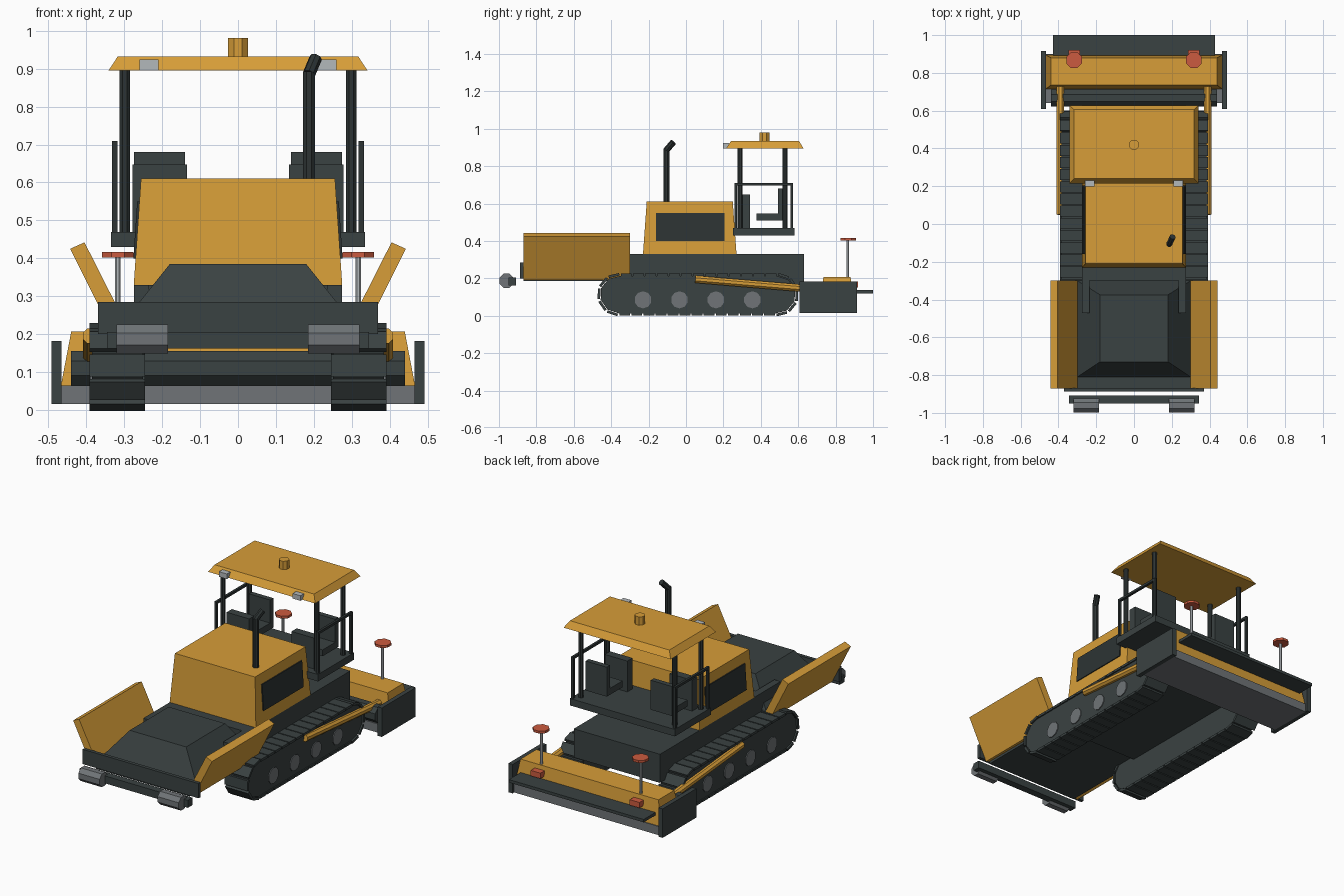
import bpy
import bmesh
import math
from mathutils import Vector

start = bpy.data.objects.get("Cube")
if start:
    bpy.data.objects.remove(start)


def material(name, r, g, b):
    m = bpy.data.materials.new(name)
    m.use_nodes = True
    m.diffuse_color = (r, g, b, 1)
    m.node_tree.nodes["Principled BSDF"].inputs["Base Color"].default_value = (r, g, b, 1)
    return m


GOLD = material("gold_paint", 0.68, 0.34, 0.04)
DARK = material("charcoal", 0.042, 0.054, 0.054)
BLACK = material("black_steel", 0.026, 0.034, 0.034)
GREY = material("grey_steel", 0.16, 0.175, 0.185)
LIGHT = material("pale_lamp", 0.45, 0.48, 0.5)
RED = material("signal_red", 0.6, 0.105, 0.05)


def finish(name, bm, mat):
    bmesh.ops.recalc_face_normals(bm, faces=bm.faces)
    me = bpy.data.meshes.new(name)
    bm.to_mesh(me)
    bm.free()
    me.materials.append(mat)
    ob = bpy.data.objects.new(name, me)
    bpy.context.collection.objects.link(ob)
    return ob


def loft(name, mat, ring_a, ring_b):
    """Solid between two matching rings of points."""
    bm = bmesh.new()
    a = [bm.verts.new(p) for p in ring_a]
    b = [bm.verts.new(p) for p in ring_b]
    bm.faces.new(a)
    bm.faces.new(b)
    n = len(a)
    for i in range(n):
        j = (i + 1) % n
        bm.faces.new((a[i], a[j], b[j], b[i]))
    return finish(name, bm, mat)


def rect(x, y, z):
    return [(x[0], y[0], z), (x[1], y[0], z), (x[1], y[1], z), (x[0], y[1], z)]


def frustum(name, mat, x, y, z, top_x, top_y):
    return loft(name, mat, rect(x, y, z[0]), rect(top_x, top_y, z[1]))


def box(name, mat, x, y, z):
    return frustum(name, mat, x, y, z, x, y)


def prism_y(name, mat, profile, y):
    """Extrude an x-z profile along y."""
    return loft(name, mat, *[[(px, v, pz) for px, pz in profile] for v in y])


def rod(name, mat, a, b, r, sides=8):
    a, b = Vector(a), Vector(b)
    q = (b - a).to_track_quat('Z', 'Y')
    ring = []
    for i in range(sides):
        t = math.tau * (i + 0.5) / sides
        ring.append(q @ Vector((r * math.cos(t), r * math.sin(t), 0)))
    return loft(name, mat, [a + p for p in ring], [b + p for p in ring])


def span(s, a, b):
    return (min(s * a, s * b), max(s * a, s * b))


# Chassis and engine hood
box("chassis", DARK, (-.275, .275), (-.3, .63), (.165, .33))
frustum("engine_hood", GOLD, (-.275, .275), (-.23, .27), (.33, .61),
        (-.256, .256), (-.21, .25))

# Hopper floor, load and front wall
box("hopper_floor", DARK, (-.3, .3), (-.87, -.3), (.185, .235))
frustum("hopper_load", DARK, (-.3, .3), (-.81, -.3), (.235, .385),
        (-.18, .18), (-.73, -.375))
box("hopper_front_wall", DARK, (-.37, .37), (-.888, -.868), (.2, .285))
box("push_beam", DARK, (-.345, .345), (-.95, -.908), (.162, .205))

# Exhaust with bent tip
rod("exhaust_pipe", BLACK, (.187, -.105, .6), (.187, -.105, .893), .017)
rod("exhaust_tip", BLACK, (.187, -.105, .885), (.205, -.068, .928), .017)

# Operator platform and canopy
box("platform", DARK, (-.335, .335), (.25, .58), (.43, .47))
frustum("canopy", GOLD, (-.342, .342), (.215, .628), (.895, .933),
        (-.317, .317), (.24, .605))
rod("beacon", GOLD, (0, .42, .933), (0, .42, .981), .028)

# Screed across the rear
frustum("screed_body", GOLD, (-.467, .467), (.715, .895), (.065, .207),
        (-.44, .44), (.735, .88))
box("screed_plate", GREY, (-.467, .467), (.64, .9), (.015, .065))
rod("auger", DARK, (-.44, .667, .11), (.44, .667, .11), .049)
box("rear_walkway", DARK, (-.43, .43), (.893, 1), (.12, .137))


def track(side, s):
    """Track body with shoes laid along a stadium path."""
    y0, y1, r, zc = -.36, .487, .1, .113
    straight = y1 - y0
    total = 2 * straight + math.tau * r

    def at(d):
        d %= total
        if d < straight:
            return y0 + d, zc - r, 0.0
        d -= straight
        if d < math.pi * r:
            t = d / r
            return y1 + r * math.sin(t), zc - r * math.cos(t), t
        d -= math.pi * r
        if d < straight:
            return y1 - d, zc + r, math.pi
        t = (d - straight) / r
        return y0 - r * math.sin(t), zc + r * math.cos(t), math.pi + t

    count = 36
    ring = [at(total * i / count)[:2] for i in range(count)]
    loft(side + "_track_body", DARK,
         *[[(s * x, y, z) for y, z in ring] for x in (.25, .385)])
    bm = bmesh.new()
    step = total / count
    for i in range(count):
        y, z, t = at(step * (i + .5))
        geo = bmesh.ops.create_cube(bm, size=1)["verts"]
        for v in geo:
            a, h = v.co.y * step * .9, v.co.z * .014 - .005
            v.co = Vector((s * .3185 + v.co.x * .147,
                           y + a * math.cos(t) - h * math.sin(t),
                           z + a * math.sin(t) + h * math.cos(t)))
    finish(side + "_track_shoes", bm, DARK)
    for i in range(4):
        y = -.23 + .195 * i
        rod(f"{side}_road_wheel_{i + 1}", GREY, (s * .37, y, .085), (s * .39, y, .085), .046, 10)


# Everything that repeats on both sides
for side, s in (("left", 1), ("right", -1)):
    track(side, s)

    # Hopper wing, support rail and push roller
    wing = [(.285, .205), (.325, .19), (.443, .425), (.405, .442)]
    prism_y(side + "_hopper_wing", GOLD, [(s * x, z) for x, z in wing], (-.87, -.3))
    box(side + "_hopper_rail", DARK, span(s, .235, .275), (-.47, -.29), (.2, .33))
    rod(side + "_push_roller", GREY, (s * .185, -.96, .187), (s * .32, -.96, .187), .041)

    # Dark panel on the hood side
    panel = [(.25, .4), (.276, .4), (.266, .55), (.25, .55)]
    prism_y(side + "_hood_panel", BLACK, [(s * x, z) for x, z in panel], (-.16, .205))

    # Canopy posts, railing and lamp
    for end, y in (("front", .29), ("rear", .53)):
        rod(f"{side}_{end}_canopy_post", BLACK, (s * .299, y, .46), (s * .299, y, .9), .0145)
    for end, y in (("front", .266), ("rear", .565)):
        box(f"{side}_{end}_rail_post", BLACK, span(s, .318, .332), (y - .007, y + .007), (.46, .708))
    box(side + "_handrail", BLACK, span(s, .318, .332), (.259, .572), (.696, .71))
    box(side + "_lamp", LIGHT, span(s, .21, .26), (.198, .23), (.895, .924))

    # Operator console and seat
    box(side + "_console", DARK, span(s, .135, .279), (.295, .342), (.47, .648))
    box(side + "_seat_cushion", DARK, span(s, .14, .275), (.378, .52), (.51, .547))
    box(side + "_seat_back", DARK, span(s, .14, .275), (.493, .522), (.51, .68))

    # Tow arm and screed end plate
    rod(side + "_tow_arm", GOLD, (s * .39, .05, .195), (s * .39, .73, .138), .021)
    box(side + "_screed_end_plate", DARK, span(s, .466, .492), (.608, .915), (.015, .182))

    # Screed control post and tail lamp
    rod(side + "_control_post", LIGHT, (s * .317, .865, .2), (s * .317, .865, .408), .008)
    rod(side + "_control_disc", RED, (s * .317, .868, .402), (s * .317, .868, .416), .045)
    box(side + "_tail_lamp", RED, span(s, .285, .347), (.88, .92), (.15, .182))
